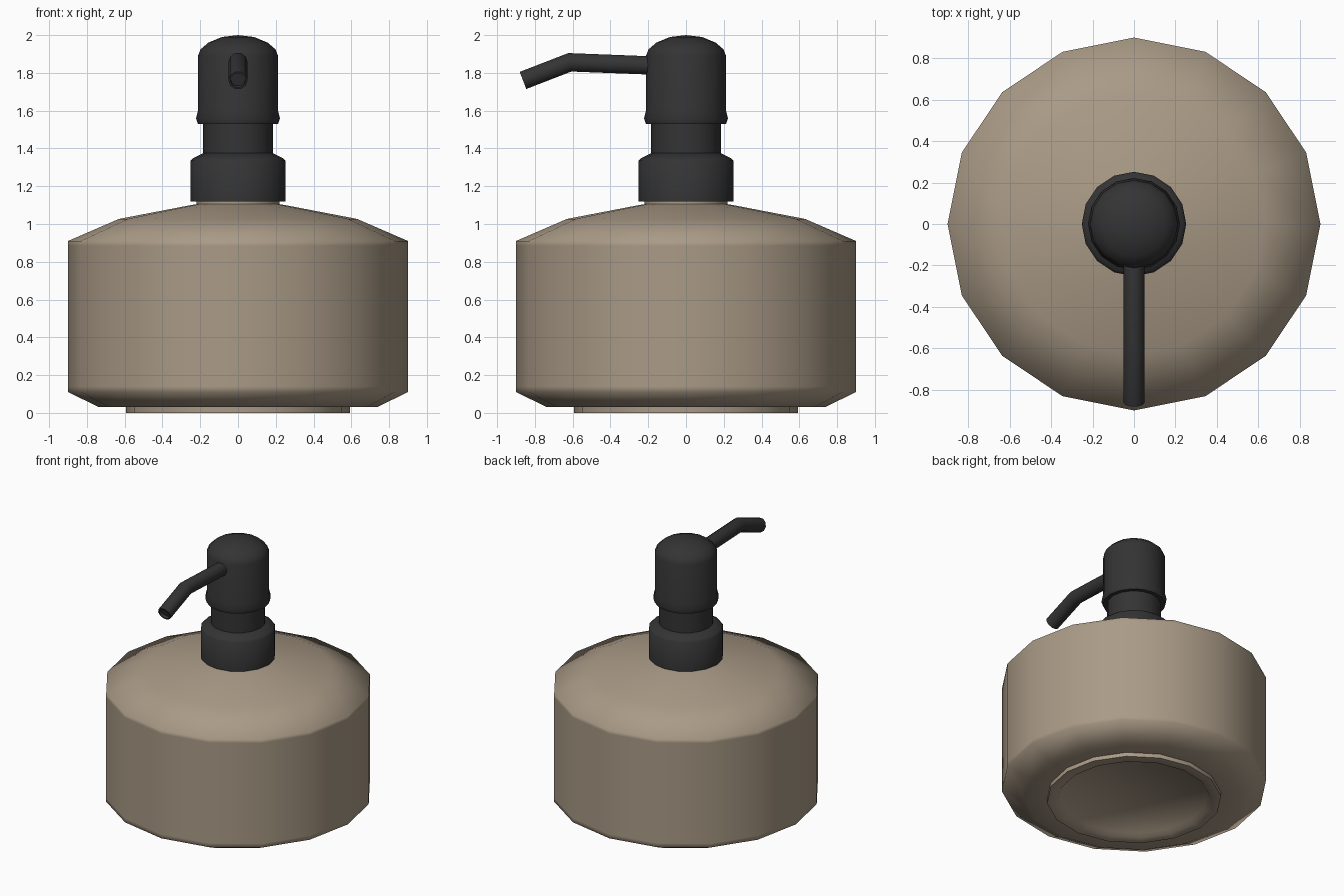
import bpy, bmesh, math
from mathutils import Vector

if "Cube" in bpy.data.objects:
    bpy.data.objects.remove(bpy.data.objects["Cube"])

SIDES = 16


def material(name, rgb):
    m = bpy.data.materials.new(name)
    m.diffuse_color = (*rgb, 1.0)
    m.use_nodes = True
    m.node_tree.nodes["Principled BSDF"].inputs["Base Color"].default_value = m.diffuse_color
    return m


taupe = material("taupe ceramic", (0.40, 0.325, 0.24))
black = material("matte black", (0.034, 0.034, 0.034))


def skin(bm, rings):
    """Bridge successive rings; a single-vertex ring makes a fan."""
    for a, b in zip(rings, rings[1:]):
        n = max(len(a), len(b))
        for i in range(n):
            j = (i + 1) % n
            quad = [a[i % len(a)], a[j % len(a)], b[j % len(b)], b[i % len(b)]]
            bm.faces.new(list(dict.fromkeys(quad)))


def finish(bm, name, mat, angle):
    bmesh.ops.recalc_face_normals(bm, faces=bm.faces)
    mesh = bpy.data.meshes.new(name)
    bm.to_mesh(mesh)
    bm.free()
    mesh.materials.append(mat)
    ob = bpy.data.objects.new(name, mesh)
    bpy.context.collection.objects.link(ob)
    bpy.ops.object.select_all(action='DESELECT')
    ob.select_set(True)
    bpy.context.view_layer.objects.active = ob
    bpy.ops.object.shade_smooth_by_angle(angle=math.radians(angle))
    return ob


def lathe(name, profile, mat, angle=50):
    """Revolve (radius, z) points about the z axis."""
    bm = bmesh.new()
    rings = []
    for r, z in profile:
        count = 1 if r == 0 else SIDES
        rings.append([bm.verts.new((r * math.cos(math.tau * i / SIDES),
                                    r * math.sin(math.tau * i / SIDES), z))
                      for i in range(count)])
    skin(bm, rings)
    return finish(bm, name, mat, angle)


def spout(name, path, radius, mat, sides=10):
    """Mitred tube along (y, z) points with a recessed opening at its end."""
    pts = [Vector((0, y, z)) for y, z in path]
    dirs = [(b - a).normalized() for a, b in zip(pts, pts[1:])]
    stations = []
    for i, p in enumerate(pts):
        d0, d1 = dirs[max(i - 1, 0)], dirs[min(i, len(dirs) - 1)]
        t = (d0 + d1).normalized()
        stations.append((p, t, radius, radius / t.dot(d1)))
    end, t = pts[-1], dirs[-1]
    stations += [(end, t, radius * 0.8, radius * 0.8),
                 (end - t * 0.02, t, radius * 0.78, radius * 0.78)]
    bm = bmesh.new()
    rings = []
    for p, t, rx, ru in stations:
        up = Vector((0, t.z, -t.y))
        rings.append([bm.verts.new(p + Vector((rx * math.cos(a), 0, 0)) + up * ru * math.sin(a))
                      for a in (math.tau * k / sides for k in range(sides))])
    skin(bm, rings)
    bm.faces.new(rings[0])
    bm.faces.new(rings[-1])
    return finish(bm, name, mat, 50)


# Bottle: recessed foot ring, chamfered base, wall with tight loops, sloped shoulder, neck
lathe("bottle", [
    (0, 0.025), (0.50, 0.025), (0.52, 0.0), (0.592, 0.0), (0.592, 0.03),
    (0.735, 0.03), (0.90, 0.11), (0.90, 0.14), (0.90, 0.885), (0.90, 0.91),
    (0.63, 1.027), (0.25, 1.10), (0.22, 1.105), (0.22, 1.14), (0, 1.14)], taupe, 72)

# Screw collar
lathe("collar", [
    (0, 1.12), (0.252, 1.12), (0.252, 1.335), (0.24, 1.347), (0.185, 1.375), (0, 1.375)], black)

# Pump stem
lathe("pump_stem", [(0, 1.36), (0.184, 1.36), (0.184, 1.54), (0, 1.54)], black)

# Pump head: lower bead, straight side, domed top
lathe("pump_head", [
    (0, 1.53), (0.212, 1.53), (0.222, 1.56), (0.212, 1.60), (0.212, 1.89),
    (0.198, 1.925), (0.157, 1.96), (0.085, 1.99), (0, 2.0)], black)

# Bent spout pointing to the front
spout("spout", [(-0.15, 1.838), (-0.615, 1.856), (-0.863, 1.76)], 0.051, black)
